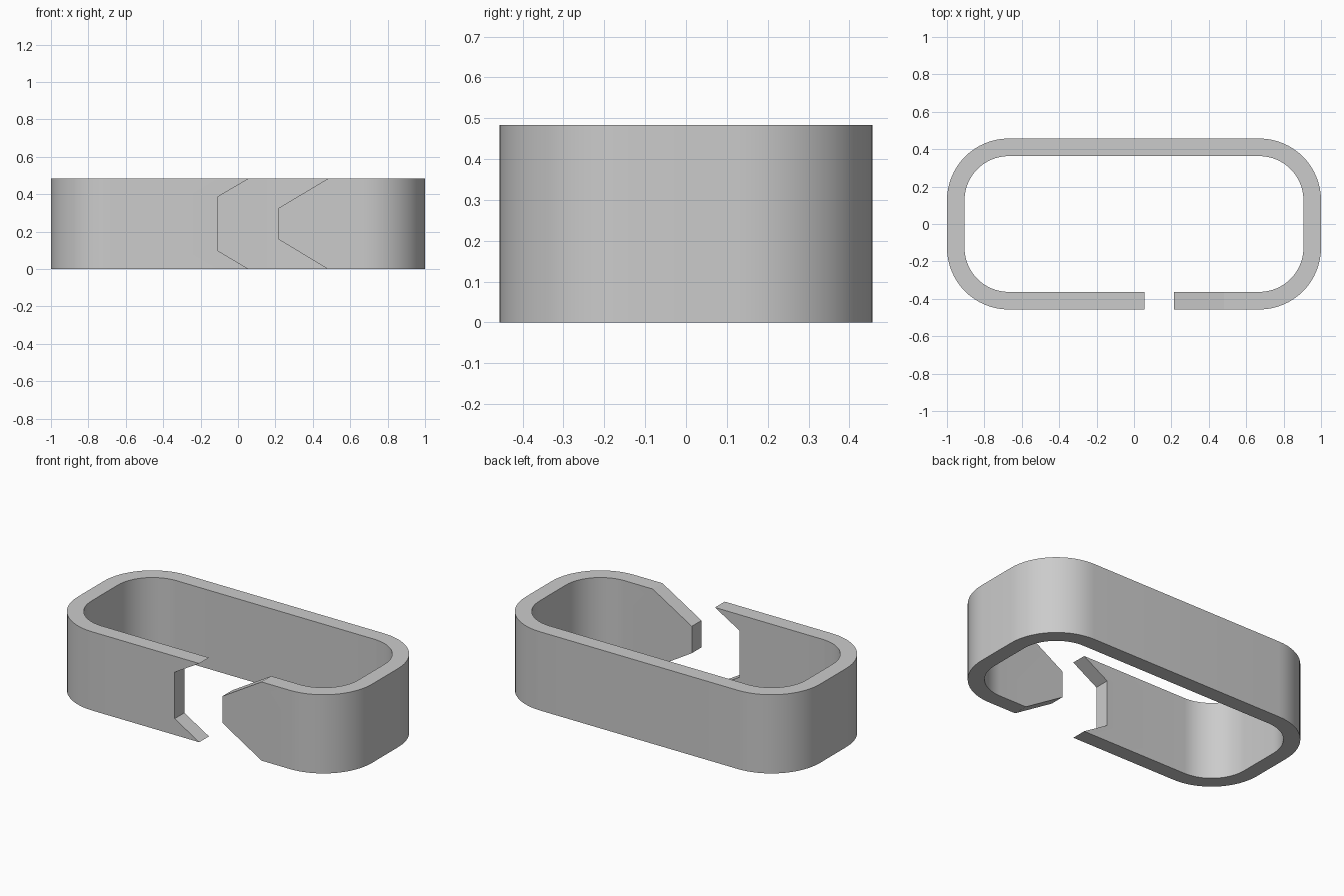
import bpy, bmesh, math

if "Cube" in bpy.data.objects:
    bpy.data.objects.remove(bpy.data.objects["Cube"])

HX, HY, H = 1.0, 0.457, 0.483   # half length, half depth, height
R, T = 0.33, 0.094              # outer corner radius, wall thickness
SEG = 16                        # segments per corner

grey = bpy.data.materials.new("plain_grey")
grey.diffuse_color = (0.6, 0.6, 0.6, 1)
grey.use_nodes = True
grey.node_tree.nodes["Principled BSDF"].inputs["Base Color"].default_value = grey.diffuse_color

# Stations along the band, clockwise from the front left corner to the front right
stations = []
for cx, cy, start in ((-1, -1, 270), (-1, 1, 180), (1, 1, 90), (1, -1, 0)):
    for i in range(SEG + 1):
        a = math.radians(start - 90 * i / SEG)
        stations.append((cx * (HX - R), cy * (HY - R), math.cos(a), math.sin(a)))

bm = bmesh.new()
rings = []
for x, y, c, s in stations:
    rings.append([bm.verts.new((x + r * c, y + r * s, z))
                  for r, z in ((R, 0), (R, H), (R - T, H), (R - T, 0))])

# Closed band wall around the back and sides
for a, b in zip(rings, rings[1:]):
    for i in range(4):
        j = (i + 1) % 4
        bm.faces.new((a[i], a[j], b[j], b[i]))


def front_end(ring, profile):
    """Front arm finishing in a shaped edge; profile is (x, z) from bottom to top."""
    outer = [bm.verts.new((x, -HY, z)) for x, z in profile]
    inner = [bm.verts.new((x, -HY + T, z)) for x, z in profile]
    ob, ot, it, ib = ring
    loop_o, loop_i = [ob] + outer + [ot], [ib] + inner + [it]
    bm.faces.new(loop_o)
    bm.faces.new(loop_i)
    for k in range(len(loop_o) - 1):
        bm.faces.new((loop_o[k], loop_o[k + 1], loop_i[k + 1], loop_i[k]))


# Notched left arm and pointed right arm
front_end(rings[0], [(0.057, 0), (-0.11, 0.1), (-0.11, 0.385), (0.057, H)])
front_end(rings[-1], [(0.48, 0), (0.215, 0.16), (0.215, 0.325), (0.48, H)])

bmesh.ops.recalc_face_normals(bm, faces=bm.faces)
mesh = bpy.data.meshes.new("open_band")
bm.to_mesh(mesh)
bm.free()
mesh.materials.append(grey)
band = bpy.data.objects.new("open_band", mesh)
bpy.context.collection.objects.link(band)

# Smooth corners, sharp rims
bpy.context.view_layer.objects.active = band
band.select_set(True)
bpy.ops.object.shade_smooth_by_angle(angle=math.radians(30))
